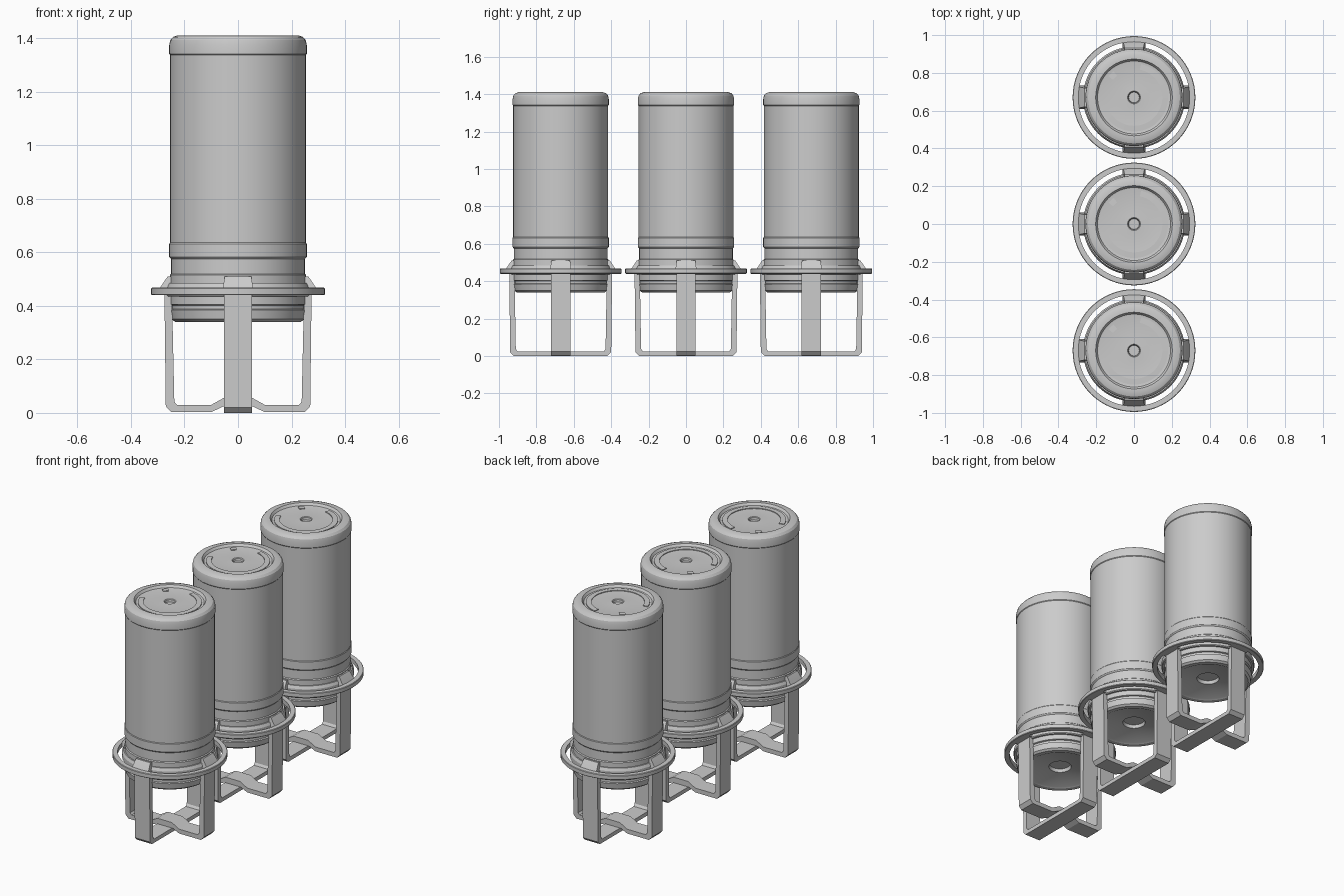
import bpy, bmesh, math
from mathutils import Matrix

if "Cube" in bpy.data.objects:
    bpy.data.objects.remove(bpy.data.objects["Cube"])

SPACING = 0.67
parts = []


def finish(name, bm):
    bmesh.ops.remove_doubles(bm, verts=bm.verts, dist=1e-5)
    bmesh.ops.recalc_face_normals(bm, faces=bm.faces)
    me = bpy.data.meshes.new(name)
    bm.to_mesh(me)
    bm.free()
    ob = bpy.data.objects.new(name, me)
    bpy.context.collection.objects.link(ob)
    bpy.ops.object.select_all(action='DESELECT')
    bpy.context.view_layer.objects.active = ob
    ob.select_set(True)
    bpy.ops.object.shade_smooth_by_angle(angle=math.radians(25))
    parts.append(ob)
    return ob


def revolve(name, profile, closed=False, start=0, sweep=360, steps=64):
    """Turn an (r, z) profile round the z axis; a partial sweep gets end caps."""
    bm = bmesh.new()
    full = sweep == 360
    rings = []
    for i in range(steps if full else steps + 1):
        a = math.radians(start + sweep * i / steps)
        rings.append([bm.verts.new((r * math.cos(a), r * math.sin(a), z)) for r, z in profile])
    n = len(profile)
    for i in range(steps):
        p, q = rings[i], rings[(i + 1) % len(rings)]
        for j in range(n if closed else n - 1):
            k = (j + 1) % n
            vs = [p[j], q[j], q[k], p[k]]
            if profile[j][0] == 0:
                vs = [p[j], q[k], p[k]]
            elif profile[k][0] == 0:
                vs = [p[j], q[j], p[k]]
            bm.faces.new(vs)
    if not full:
        bm.faces.new(rings[0])
        bm.faces.new(rings[-1])
    return finish(name, bm)


def strap(name, outer, inner, angle, half=0.052, half_end=None):
    """Flat bar between two matching (x, z) lines, given width across."""
    bm = bmesh.new()
    n = len(outer)
    secs = []
    for i, ((ox, oz), (ix, iz)) in enumerate(zip(outer, inner)):
        h = half if half_end is None else half + (half_end - half) * i / (n - 1)
        secs.append([bm.verts.new(c) for c in
                     ((ox, -h, oz), (ox, h, oz), (ix, h, iz), (ix, -h, iz))])
    for a, b in zip(secs, secs[1:]):
        for j in range(4):
            bm.faces.new((a[j], a[(j + 1) % 4], b[(j + 1) % 4], b[j]))
    bm.faces.new(secs[0])
    bm.faces.new(secs[-1])
    bm.transform(Matrix.Rotation(math.radians(angle), 4, 'Z'))
    return finish(name, bm)


def mirrored(pts):
    return pts + [(-x, z) for x, z in reversed(pts)]


# canister body with concave base, shallow grooves and dished lid
revolve("canister", [
    (0, 0.385), (0.06, 0.385), (0.065, 0.365), (0.2, 0.345), (0.21, 0.34),
    (0.235, 0.34), (0.248, 0.35), (0.255, 0.385), (0.246, 0.388), (0.246, 0.402),
    (0.255, 0.405), (0.255, 0.515), (0.25, 0.52), (0.25, 0.575), (0.255, 0.58),
    (0.257, 0.583), (0.257, 0.632), (0.254, 0.636), (0.254, 1.338), (0.257, 1.342),
    (0.257, 1.375), (0.253, 1.393), (0.243, 1.405), (0.225, 1.411), (0.203, 1.411),
    (0.193, 1.397), (0.185, 1.395), (0.034, 1.402), (0.03, 1.398), (0.028, 1.385), (0, 1.385)])

# curved strip on the lid and its small index mark
revolve("lid_arc", [(0.15, 1.39), (0.18, 1.39), (0.18, 1.4), (0.15, 1.401)],
        True, -165, 243, 48)
revolve("lid_mark", [(0.145, 1.39), (0.175, 1.39), (0.175, 1.4), (0.145, 1.401)],
        True, 128, 12, 3)

# holder: outer ring, inner collar
revolve("outer_ring", [(0.295, 0.44), (0.322, 0.44), (0.325, 0.443), (0.325, 0.465),
                       (0.322, 0.468), (0.295, 0.468)], True)
revolve("inner_collar", [(0.25, 0.435), (0.266, 0.435), (0.27, 0.44), (0.27, 0.468),
                         (0.262, 0.485), (0.25, 0.485)], True)

# sloped tabs joining collar and ring
for k in range(4):
    strap("ring_tab", [(0.305, 0.441), (0.292, 0.467), (0.263, 0.51)],
          [(0.25, 0.441), (0.25, 0.467), (0.25, 0.51)], 90 * k, 0.062, 0.05)

# crossing cradle straps; the side one steps over the other at the middle
strap("cradle_strap_front_back",
      mirrored([(0.275, 0.445), (0.27, 0.02), (0.25, 0)]),
      mirrored([(0.247, 0.445), (0.24, 0.038), (0.23, 0.024)]), 90)
strap("cradle_strap_sides",
      mirrored([(0.275, 0.445), (0.27, 0.025), (0.25, 0.003), (0.1, 0.003), (0.055, 0.024)]),
      mirrored([(0.247, 0.445), (0.238, 0.042), (0.228, 0.03), (0.1, 0.03), (0.05, 0.058)]), 0)

# repeat the whole unit in a row of three
for ob in list(parts):
    for y in (-SPACING, SPACING):
        dup = ob.copy()
        dup.location.y = y
        bpy.context.collection.objects.link(dup)
